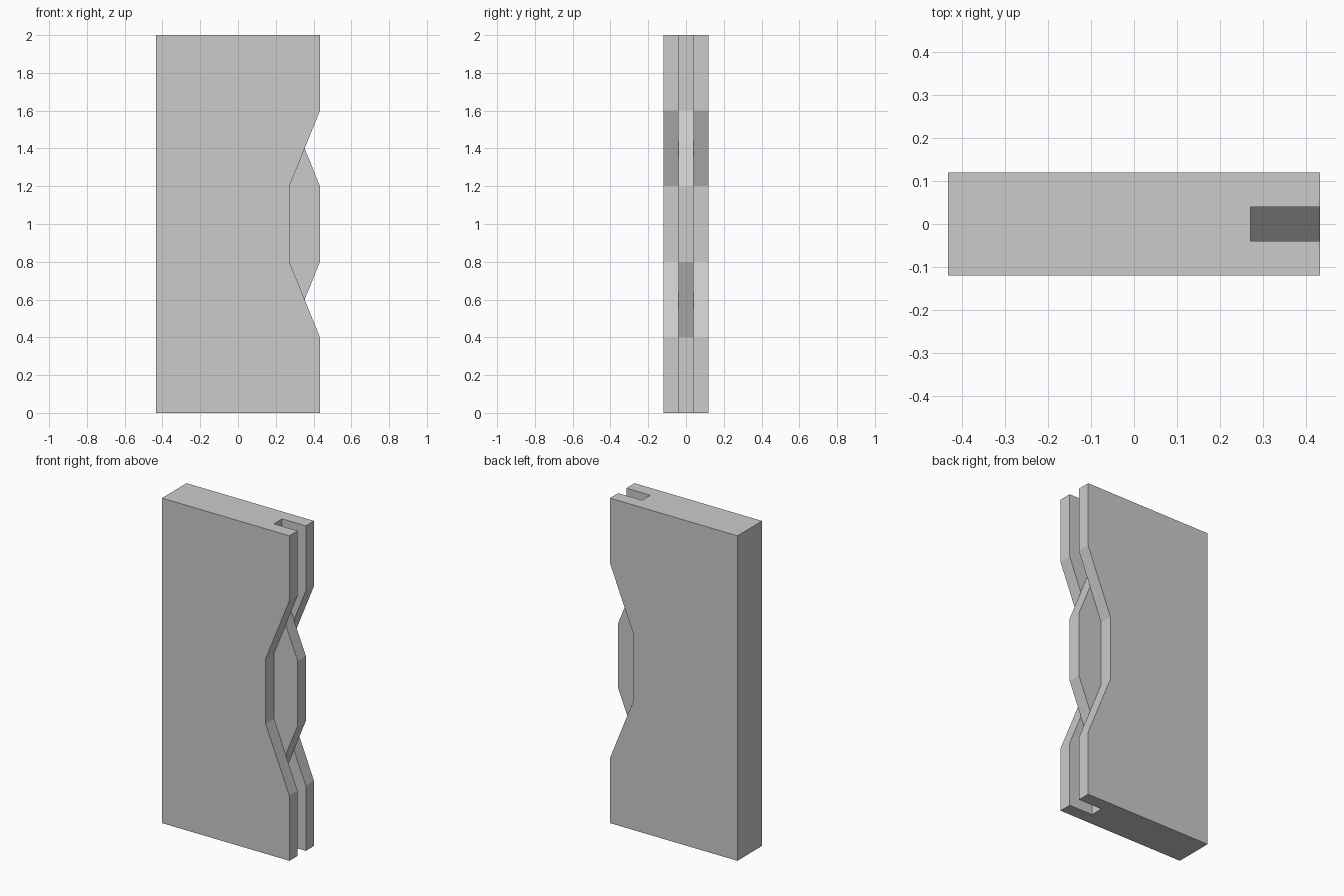
import bpy, bmesh

if "Cube" in bpy.data.objects:
    bpy.data.objects.remove(bpy.data.objects["Cube"])

LEFT, INNER, OUTER = -0.434, 0.272, 0.434   # board edge, groove depth, full width
HALF, SLOT = 0.12, 0.04                     # half thickness, half thickness of middle ply
MID = (INNER + OUTER) / 2

# Wavy right-hand edges as (x, z): the outer plies dip where the middle ply bulges
heights = [0, 0.4, 0.6, 0.8, 1.2, 1.4, 1.6, 2]
outer_x = [OUTER, OUTER, MID, INNER, INNER, MID, OUTER, OUTER]
outer_edge = list(zip(outer_x, heights))
middle_edge = [(OUTER + INNER - x, z) for x, z in outer_edge]

bm = bmesh.new()


def face(points):
    bm.faces.new([bm.verts.new(p) for p in points])


def strip(edge, y0, y1):
    """Edge band of one ply between two depths."""
    for (xa, za), (xb, zb) in zip(edge, edge[1:]):
        face([(xa, y0, za), (xa, y1, za), (xb, y1, zb), (xb, y0, zb)])


# Edge bands of the three plies
strip(outer_edge, -HALF, -SLOT)
strip(middle_edge, -SLOT, SLOT)
strip(outer_edge, SLOT, HALF)

# Large front and back faces
for y in (-HALF, HALF):
    face([(LEFT, y, 0)] + [(x, y, z) for x, z in outer_edge] + [(LEFT, y, 2)])

# Exposed ply sides: bottom slot, central bulge, top slot
for y in (-SLOT, SLOT):
    for a, b in ((0, 2), (2, 5), (5, 7)):
        loop = outer_edge[a:b + 1] + middle_edge[a:b + 1][::-1]
        loop = list(dict.fromkeys(loop))    # drop the shared crossing points
        face([(x, y, z) for x, z in loop])

# Slotted top and bottom ends
for z in (0, 2):
    face([(x, y, z) for x, y in (
        (LEFT, -HALF), (OUTER, -HALF), (OUTER, -SLOT), (INNER, -SLOT),
        (INNER, SLOT), (OUTER, SLOT), (OUTER, HALF), (LEFT, HALF))])

# Straight left side
face([(LEFT, -HALF, 0), (LEFT, HALF, 0), (LEFT, HALF, 2), (LEFT, -HALF, 2)])

bmesh.ops.remove_doubles(bm, verts=bm.verts, dist=1e-4)
bmesh.ops.recalc_face_normals(bm, faces=bm.faces)
mesh = bpy.data.meshes.new("interlocking_panel")
bm.to_mesh(mesh)
bm.free()
bpy.context.collection.objects.link(bpy.data.objects.new("interlocking_panel", mesh))
